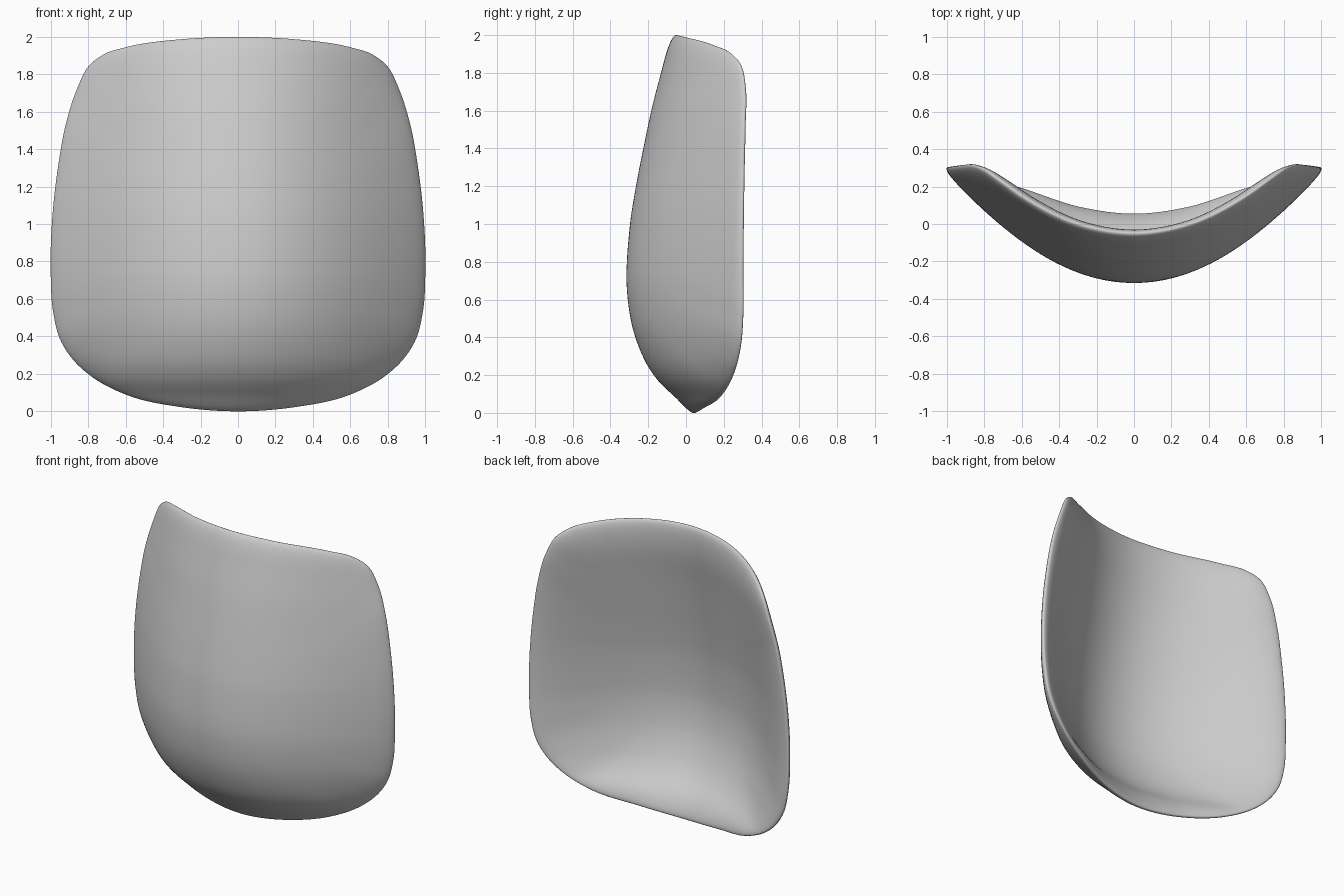
import bpy, bmesh, math
from mathutils import Vector

cube = bpy.data.objects.get("Cube")
if cube:
    bpy.data.objects.remove(cube, do_unlink=True)

SEGMENTS = 8      # steps between neighbouring rim points
RINGS = 48
CENTRE_Z = .95
HALF_THICKNESS = .05

# Half of the rim, from the top middle down the left side to the bottom middle
RIM = [Vector(p) for p in (
    (0, -.05, 2), (.3, 0, 1.988), (.6, .15, 1.945), (.72, .235, 1.905),
    (.8, .29, 1.84), (.86, .313, 1.72), (.92, .311, 1.53), (.96, .306, 1.31),
    (.99, .302, 1.05), (1, .3, .75), (.985, .3, .52), (.95, .292, .385),
    (.88, .273, .275), (.8, .25, .2), (.6, .187, .09), (.3, .088, .022),
    (0, .05, 0))]

# Centre line of the middle sheet, as (z, y)
SPINE = [(0, .05), (.1, -.02), (.2, -.112), (.3, -.175), (.45, -.231),
         (.6, -.258), (.75, -.265), (1, -.246), (1.2, -.214), (1.4, -.175),
         (1.6, -.133), (1.8, -.086), (2, -.05)]


def spine(z):
    """Smooth curve through the centre line points."""
    z = min(max(z, 0), 2)
    last = len(SPINE) - 1
    i = next(k for k in range(last) if z <= SPINE[k + 1][0])

    def slope(k):
        a, b = SPINE[max(k - 1, 0)], SPINE[min(k + 1, last)]
        return (b[1] - a[1]) / (b[0] - a[0])
    (z0, y0), (z1, y1) = SPINE[i], SPINE[i + 1]
    h = z1 - z0
    t = (z - z0) / h
    return ((1 + 2 * t) * (1 - t) ** 2 * y0 + t * t * (3 - 2 * t) * y1
            + h * t * (1 - t) * ((1 - t) * slope(i) - t * slope(i + 1)))


def bowl(x, z):
    """Depth of the curved panel before it is fitted to the rim."""
    return spine(z) + .66 * x ** 2 - .09 * x ** 6


def panel_point(p, r):
    """Point of the middle sheet on the way from the centre to rim point p."""
    x, z = r * p.x, CENTRE_Z + r * (p.z - CENTRE_Z)
    return x, bowl(x, z) + r ** 5 * (p.y - bowl(p.x, p.z)), z


def mirrored(p):
    return Vector((-p.x, p.y, p.z))


def smooth_loop(points, steps):
    """Closed curve through the points."""
    n, out = len(points), []
    for i in range(n):
        a, b, c, d = (points[(i + k) % n] for k in (-1, 0, 1, 2))
        # Tangents weighted by spacing keep uneven points smooth
        ab, bc, cd = (b - a).length, (c - b).length, (d - c).length
        m1 = ((b - a) / ab * bc + (c - b) / bc * ab) / (ab + bc) * bc
        m2 = ((c - b) / bc * cd + (d - c) / cd * bc) / (bc + cd) * bc
        for k in range(steps):
            t = k / steps
            out.append(b * ((1 + 2 * t) * (1 - t) ** 2) + c * (t * t * (3 - 2 * t))
                       + m1 * (t * (1 - t) ** 2) - m2 * (t * t * (1 - t)))
    return out


def fill(bm, centre, rings, flip):
    """Skin a centre fan and the rings around it."""
    n = len(rings[0])
    for i in range(n):
        j = (i + 1) % n
        quads = [(centre, rings[0][i], rings[0][j])]
        quads += [(a[i], b[i], b[j], a[j]) for a, b in zip(rings, rings[1:])]
        for q in quads:
            bm.faces.new(q[::-1] if flip else q)


# Middle sheet
rim = smooth_loop(RIM + [mirrored(p) for p in RIM[-2:0:-1]], SEGMENTS)
radii = [math.sin(k / RINGS * math.pi / 2) for k in range(1, RINGS + 1)]
bm = bmesh.new()
centre = bm.verts.new((0, bowl(0, CENTRE_Z), CENTRE_Z))
rings = [[bm.verts.new(panel_point(p, r)) for p in rim] for r in radii]
fill(bm, centre, rings, False)
bm.normal_update()


# Push a front and a back sheet apart, both tapering into a rounded rim
def offset(v, r):
    n = v.normal if v.normal.y > 0 else -v.normal
    return n * HALF_THICKNESS * math.sqrt(max(0, 1 - r ** 8))


back_centre = bm.verts.new(centre.co + offset(centre, 0))
back = []
for r, ring in zip(radii[:-1], rings):
    moves = [offset(v, r) for v in ring]
    back.append([bm.verts.new(v.co + m) for v, m in zip(ring, moves)])
    for v, m in zip(ring, moves):
        v.co -= m
centre.co -= offset(centre, 0)
back.append(rings[-1])
fill(bm, back_centre, back, True)
bmesh.ops.recalc_face_normals(bm, faces=bm.faces)
for f in bm.faces:
    f.smooth = True

mesh = bpy.data.meshes.new("curved_backrest")
bm.to_mesh(mesh)
bm.free()
backrest = bpy.data.objects.new("curved_backrest", mesh)
bpy.context.collection.objects.link(backrest)

# Plain grey
GREY = (.61, .61, .61, 1)
grey = bpy.data.materials.new("light_grey")
grey.use_nodes = True
grey.diffuse_color = GREY
grey.node_tree.nodes["Principled BSDF"].inputs["Base Color"].default_value = GREY
mesh.materials.append(grey)
